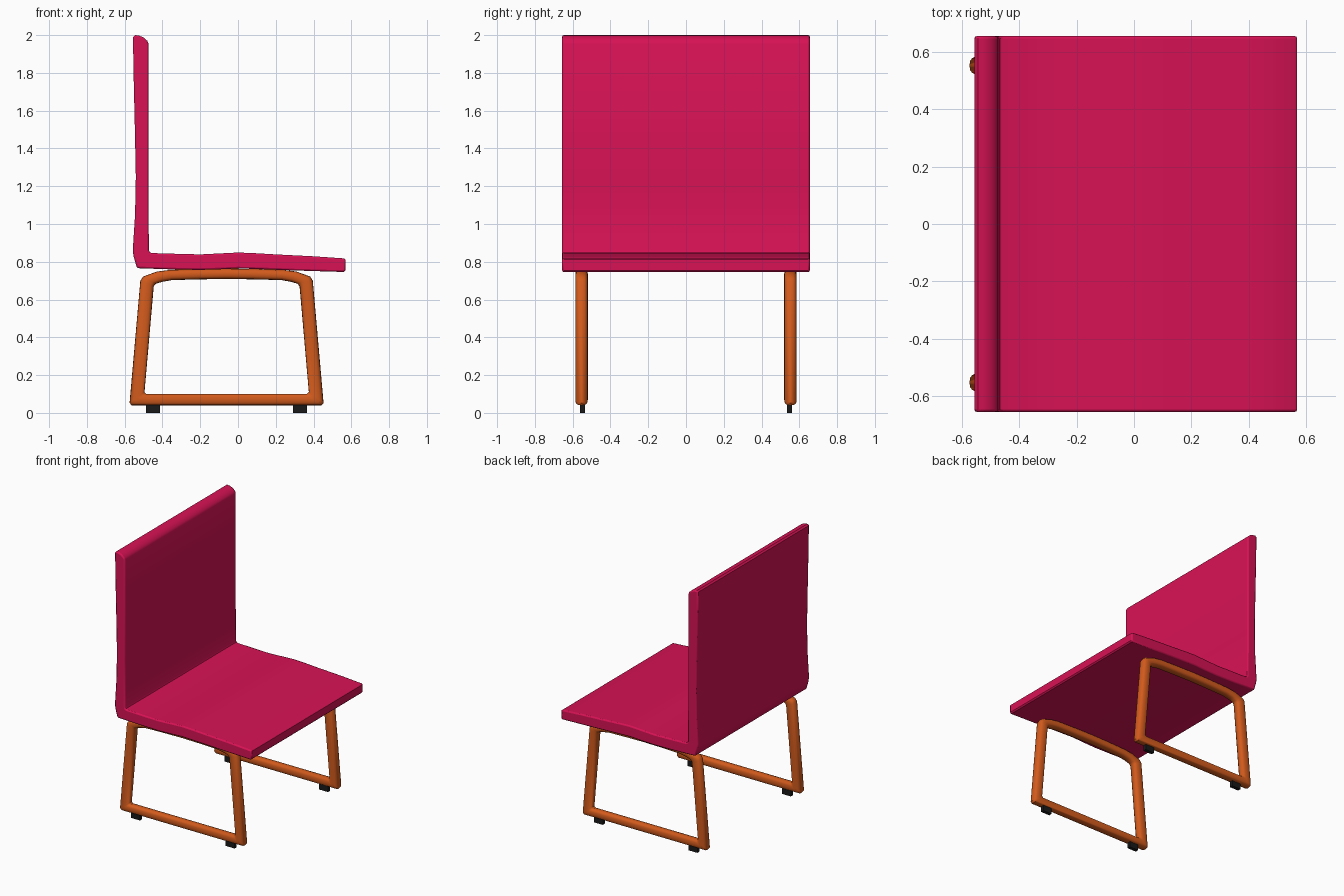
import bpy, bmesh, math

if "Cube" in bpy.data.objects:
    bpy.data.objects.remove(bpy.data.objects["Cube"])


def material(name, rgb):
    m = bpy.data.materials.new(name)
    m.diffuse_color = (*rgb, 1)
    m.use_nodes = True
    m.node_tree.nodes["Principled BSDF"].inputs["Base Color"].default_value = m.diffuse_color
    return m


pink = material("pink_fabric", (0.68, 0.006, 0.09))
orange = material("orange_metal", (0.65, 0.105, 0.012))
black = material("black_rubber", (0.01, 0.01, 0.01))


def finish(name, bm, mat, bevel=0.0):
    bmesh.ops.recalc_face_normals(bm, faces=bm.faces)
    me = bpy.data.meshes.new(name)
    bm.to_mesh(me)
    bm.free()
    me.materials.append(mat)
    ob = bpy.data.objects.new(name, me)
    bpy.context.collection.objects.link(ob)
    bpy.ops.object.select_all(action='DESELECT')
    ob.select_set(True)
    bpy.context.view_layer.objects.active = ob
    bpy.ops.object.shade_smooth_by_angle(angle=math.radians(40))
    if bevel:
        b = ob.modifiers.new("soft_edges", 'BEVEL')
        b.width = bevel
        b.segments = 2
        b.limit_method = 'ANGLE'
        b.angle_limit = math.radians(65)
        b.use_clamp_overlap = False
    return ob


# One-piece seat and backrest: side profile (x, z) extruded across the width
profile = [
    (-0.545, 2.0), (-0.556, 1.99), (-0.553, 1.8), (-0.546, 1.5), (-0.541, 1.25),
    (-0.545, 1.05), (-0.557, 0.86), (-0.553, 0.83), (-0.537, 0.773), (-0.528, 0.766),
    (-0.36, 0.76), (-0.2, 0.757), (-0.1, 0.760), (0, 0.765), (0.12, 0.761), (0.3, 0.754),
    (0.56, 0.746), (0.569, 0.755), (0.569, 0.811), (0.56, 0.818), (0.4, 0.829),
    (0.2, 0.839), (0.08, 0.846), (0, 0.849), (-0.08, 0.845), (-0.2, 0.839), (-0.32, 0.842),
    (-0.455, 0.846), (-0.467, 0.850), (-0.472, 0.862),
    (-0.474, 1.2), (-0.474, 1.955), (-0.48, 1.97), (-0.50, 1.988), (-0.525, 1.998)]
bm = bmesh.new()
face = bm.faces.new([bm.verts.new((x, -0.656, z)) for x, z in profile])
ext = bmesh.ops.extrude_face_region(bm, geom=[face])
bmesh.ops.translate(bm, vec=(0, 1.312, 0),
                    verts=[v for v in ext["geom"] if isinstance(v, bmesh.types.BMVert)])
finish("seat_shell", bm, pink, 0.009)

# Closed sled leg frames: matching outer and inner outlines (x, z), rounded tube section
outer = [(-0.563, 0.04), (-0.574, 0.053), (-0.517, 0.70), (-0.502, 0.722), (-0.43, 0.748),
         (-0.36, 0.757), (-0.2, 0.762), (-0.06, 0.764), (0.08, 0.762), (0.24, 0.757),
         (0.31, 0.748), (0.382, 0.722), (0.396, 0.70), (0.453, 0.053), (0.442, 0.04)]
inner = [(-0.485, 0.10), (-0.495, 0.11), (-0.446, 0.67), (-0.435, 0.684), (-0.40, 0.694),
         (-0.35, 0.703), (-0.2, 0.707), (-0.06, 0.709), (0.08, 0.707), (0.23, 0.703),
         (0.28, 0.694), (0.315, 0.684), (0.326, 0.67), (0.375, 0.11), (0.365, 0.10)]


def power(v):
    return math.copysign(abs(v) ** 0.75, v)


section = [(power(math.cos(a)), power(math.sin(a)))
           for a in (2 * math.pi * k / 16 for k in range(16))]


def leg_frame(name, y0):
    bm = bmesh.new()
    rings = []
    for (ox, oz), (ix, iz) in zip(outer, inner):
        rings.append([bm.verts.new(((ox + ix) / 2 + u * (ox - ix) / 2, y0 + v * 0.033,
                                    (oz + iz) / 2 + u * (oz - iz) / 2))
                      for u, v in section])
    for i, a in enumerate(rings):
        b = rings[(i + 1) % len(rings)]
        for k in range(16):
            j = (k + 1) % 16
            bm.faces.new((a[k], a[j], b[j], b[k]))
    finish(name, bm, orange)


# Small rubber glides under each frame
def glide(name, x, y):
    bm = bmesh.new()
    bmesh.ops.create_cube(bm, size=1)
    bmesh.ops.scale(bm, vec=(0.074, 0.026, 0.05), verts=bm.verts)
    bmesh.ops.translate(bm, vec=(x, y, 0.025), verts=bm.verts)
    finish(name, bm, black)


for side, s in (("near", -1), ("far", 1)):
    leg_frame("leg_frame_" + side, s * 0.553)
    for end, x in (("back", -0.45), ("front", 0.328)):
        glide("glide_%s_%s" % (side, end), x, s * 0.549)
